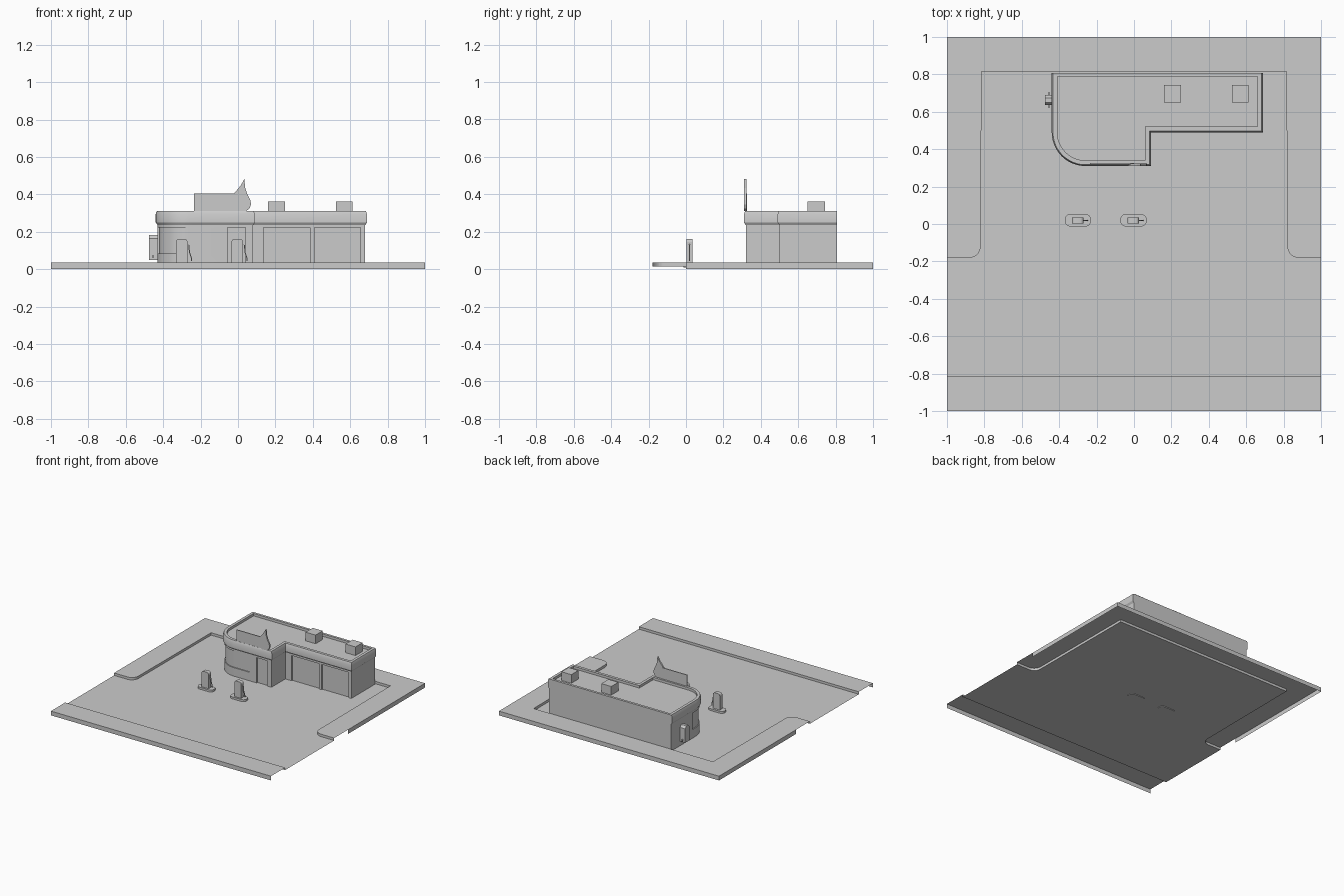
import bpy, bmesh
from math import cos, sin, pi, radians

if "Cube" in bpy.data.objects:
    bpy.data.objects.remove(bpy.data.objects["Cube"])


def make(name, verts, faces, fix=True, smooth=False):
    me = bpy.data.meshes.new(name)
    me.from_pydata(verts, [], faces)
    if fix:
        bm = bmesh.new()
        bm.from_mesh(me)
        bmesh.ops.recalc_face_normals(bm, faces=bm.faces)
        bm.to_mesh(me)
        bm.free()
    ob = bpy.data.objects.new(name, me)
    bpy.context.collection.objects.link(ob)
    if smooth:
        shade(ob)
    return ob


def activate(ob):
    bpy.ops.object.select_all(action='DESELECT')
    ob.select_set(True)
    bpy.context.view_layer.objects.active = ob


def shade(ob):
    activate(ob)
    bpy.ops.object.shade_smooth_by_angle(angle=radians(25))


def prism(name, pts, lo, hi, axis='z', smooth=False):
    place = {'z': lambda a, b, t: (a, b, t),
             'y': lambda a, b, t: (a, t, b),
             'x': lambda a, b, t: (t, a, b)}[axis]
    n = len(pts)
    verts = [place(a, b, t) for t in (lo, hi) for a, b in pts]
    faces = [(i, (i + 1) % n, n + (i + 1) % n, n + i) for i in range(n)]
    faces += [tuple(reversed(range(n))), tuple(range(n, 2 * n))]
    return make(name, verts, faces, smooth=smooth)


def rect(x0, x1, y0, y1):
    return [(x0, y0), (x1, y0), (x1, y1), (x0, y1)]


def arc(cx, cy, r, a0, a1, n):
    return [(cx + r * cos(radians(a0 + (a1 - a0) * i / n)),
             cy + r * sin(radians(a0 + (a1 - a0) * i / n))) for i in range(n + 1)]


def rounded(x0, x1, y0, y1, r, n=5):
    return (arc(x1 - r, y0 + r, r, -90, 0, n) + arc(x1 - r, y1 - r, r, 0, 90, n)
            + arc(x0 + r, y1 - r, r, 90, 180, n) + arc(x0 + r, y0 + r, r, 180, 270, n))


def cut(ob, cutter):
    mod = ob.modifiers.new('cut', 'BOOLEAN')
    mod.operation = 'DIFFERENCE'
    mod.solver = 'EXACT'
    mod.object = cutter
    activate(ob)
    bpy.ops.object.modifier_apply(modifier=mod.name)
    bpy.data.objects.remove(cutter)


ROAD, WALK = 0.015, 0.035

# Ground sheets: forecourt, U-shaped pavement, kerbs and outer skirts
left = [(-1, -0.18)] + arc(-0.88, -0.12, 0.06, -90, 0, 8) + [(-0.815, 0.815)]
kerb = left + [(-x, y) for x, y in reversed(left)]
n = len(kerb)


def sheet(name, pts, z):
    make(name, [(x, y, z) for x, y in pts], [tuple(range(len(pts)))], fix=False)


def strip(name, pts, z0, z1):
    m = len(pts)
    make(name, [(x, y, z) for z in (z0, z1) for x, y in pts],
         [(i, i + 1, m + i + 1, m + i) for i in range(m - 1)], fix=False)


sheet('forecourt', [(-1, -0.815), (1, -0.815)] + kerb[::-1], ROAD)
sheet('pavement', kerb + [(1, 1), (-1, 1)], WALK)
strip('pavement_kerb', kerb, ROAD, WALK)
strip('pavement_skirt', [(1, 0), (1, 1), (-1, 1), (-1, 0)], 0, WALK)
sheet('front_pavement', rect(-1, 1, -1, -0.815), WALK)
strip('front_kerb', [(1, -0.815), (-1, -0.815)], ROAD, WALK)
strip('front_skirt', [(-1, -1), (1, -1)], 0, WALK)


# Building: L-shaped plan with a rounded corner, lofted through a cornice profile
def plan(d):
    back = 0.808 + min(d, 0)
    return arc(-0.26, 0.49, 0.17 + d, 180, 270, 12) + [
        (0.08 + d, 0.32 - d), (0.08 + d, 0.50 - d), (0.68 + d, 0.50 - d),
        (0.68 + d, back), (-0.43 - d, back)]


profile = [(0, ROAD), (0, 0.235), (0.01, 0.25), (0.01, 0.295), (0.003, 0.312),
           (-0.02, 0.312), (-0.02, 0.292)]
m = len(plan(0))
verts = [(x, y, z) for d, z in profile for x, y in plan(d)]
faces = [(k * m + i, k * m + (i + 1) % m, (k + 1) * m + (i + 1) % m, (k + 1) * m + i)
         for k in range(len(profile) - 1) for i in range(m)]
faces += [tuple(reversed(range(m))), tuple(range((len(profile) - 1) * m, len(verts)))]
building = make('building', verts, faces)

# Recesses: wrap-around window, shop door, two workshop doors
def window_line(d):
    return [(-0.43 - d, 0.53)] + arc(-0.26, 0.49, 0.17 + d, 180, 270, 12) + [(-0.12, 0.32 - d)]


cut(building, prism('cutter', window_line(-0.008) + window_line(0.03)[::-1], 0.085, 0.222))
for x0, x1, y in [(-0.055, 0.04, 0.32), (0.137, 0.385, 0.50), (0.41, 0.655, 0.50)]:
    cut(building, prism('cutter', rect(x0, x1, y - 0.05, y + 0.01), -0.01, 0.222))
shade(building)

# Roof units
for i, x in enumerate((0.16, 0.523)):
    prism(f'roof_unit_{i + 1}', rect(x, x + 0.09, 0.65, 0.742), 0.285, 0.363)

# Roof sign: board and flame-shaped plate
prism('sign_board', rect(-0.235, 0.0, 0.30, 0.404), 0.318, 0.325, 'y')
flame = [(0.0, 0.31), (0.045, 0.312), (0.062, 0.325), (0.07, 0.347), (0.066, 0.37),
         (0.05, 0.40), (0.038, 0.435), (0.034, 0.482), (0.015, 0.448), (-0.018, 0.408),
         (-0.03, 0.38), (-0.033, 0.35), (-0.022, 0.322)]
prism('sign_flame', flame, 0.31, 0.323, 'y')

# Fuel pumps on rounded islands
for i, x in enumerate((-0.30, -0.003)):
    prism(f'pump_island_{i + 1}', rounded(x - 0.07, x + 0.07, -0.013, 0.053, 0.028),
          ROAD - 0.005, 0.031, smooth=True)
    body = [(x - 0.032, 0.03), (x + 0.03, 0.03), (x + 0.03, 0.145)] \
        + arc(x + 0.013, 0.145, 0.017, 0, 90, 4) + arc(x - 0.015, 0.145, 0.017, 90, 180, 4)
    prism(f'pump_body_{i + 1}', body, 0.002, 0.036, 'y', smooth=True)
    hose = [(0.025, 0.135), (0.034, 0.13), (0.038, 0.09), (0.048, 0.06), (0.048, 0.045)]
    prism(f'pump_hose_{i + 1}', [(x + a, b) for a, b in hose]
          + [(x + a + 0.006, b - 0.002) for a, b in hose[::-1]], 0.016, 0.022, 'y')

# Wall-mounted booth on the left side
prism('wall_booth', [(0.635, 0.05), (0.69, 0.05), (0.69, 0.165), (0.675, 0.183),
                     (0.65, 0.183), (0.635, 0.165)], -0.475, -0.425, 'x')
prism('booth_rail', rect(0.62, 0.705, 0.06, 0.075), -0.458, -0.452, 'x')
